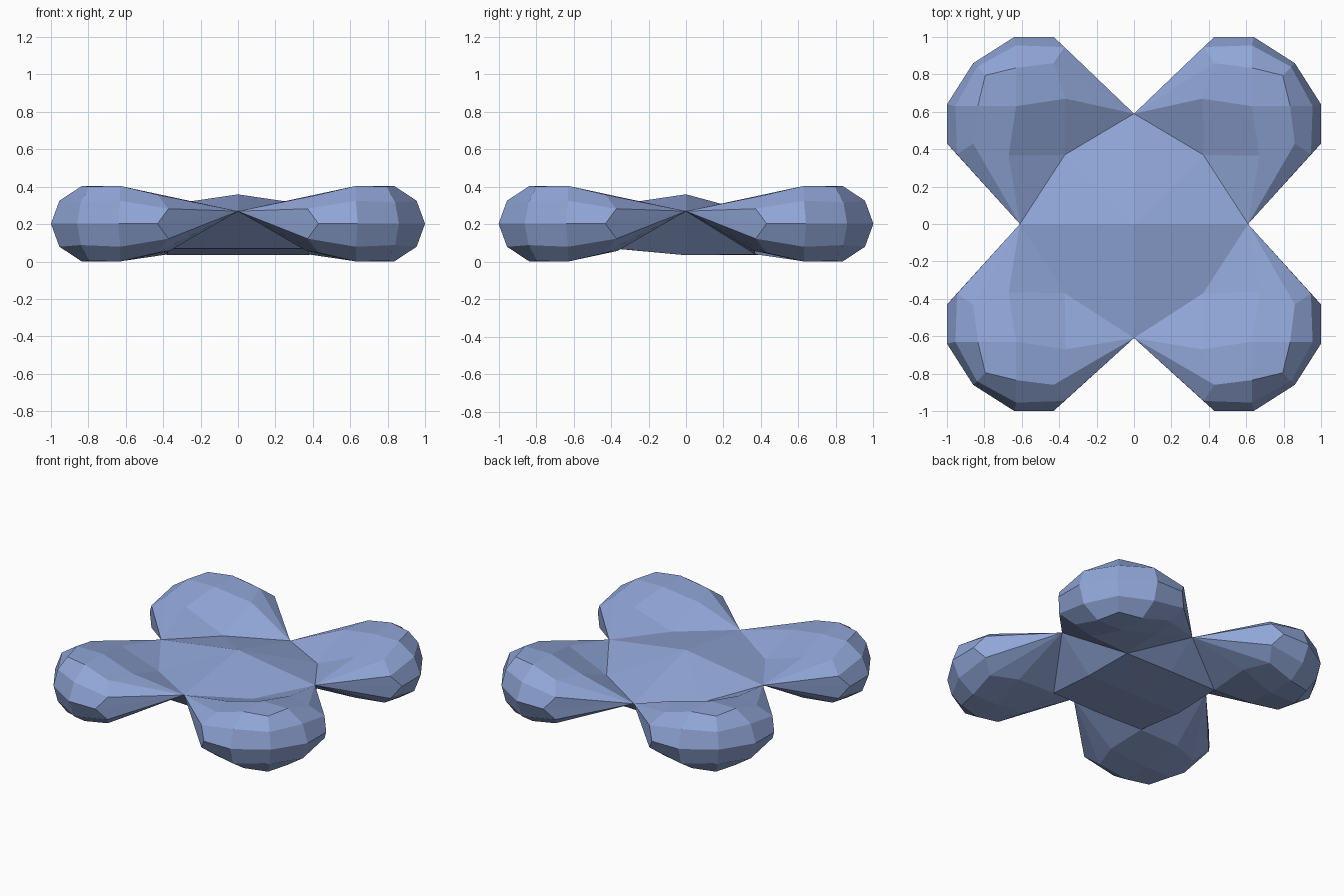
import bpy, bmesh

if "Cube" in bpy.data.objects:
    bpy.data.objects.remove(bpy.data.objects["Cube"])

MID = 0.203  # height of the widest ring

bm = bmesh.new()


def face(*pts):
    bm.faces.new([bm.verts.new(p) for p in pts])


def swap(p):
    # reflect across the lobe's diagonal
    return (p[1], p[0], p[2])


def inner_z(sy, top):
    # height of the corner where a lobe meets the centre; the back pair sits lower
    if top:
        return 0.25 if sy < 0 else 0.22
    return 0.07 if sy < 0 else 0.04


def notch(dx, dy):
    # point between two lobes; the back one sits lower
    if dy > 0:
        return (0, 0.59, 0.2)
    return (0.61 * dx, 0.61 * dy, 0.27)


def lobe(sx, sy):
    def add(*pts):
        face(*[(p[0] * sx, p[1] * sy, p[2]) for p in pts])

    def cap(top):
        # rows of the rounded cap, mirrored for the underside
        def h(p):
            return p if top else (p[0], p[1], 2 * MID - p[2])
        i = (0.37, 0.37, inner_z(sy, top))
        a, b = h((0.67, 0.365, 0.348)), h((0.86, 0.43, 0.358))
        c, d = h((0.63, 0.63, 0.404)), h((0.835, 0.63, 0.405))
        e = h((0.795, 0.795, 0.402))
        u = [h((0.946, 0.372, 0.283)), h((0.955, 0.63, 0.326)), h((0.84, 0.84, 0.317))]
        m = [(1, 0.43, MID), (1, 0.64, MID), (0.86, 0.86, MID)]
        add(i, a, c, swap(a))
        add(c, d, e, swap(d))
        vx, vy = notch(sx, 0), notch(0, sy)
        sides = [(lambda p: p, (abs(vx[0]), 0, vx[2])), (swap, (abs(vy[1]), 0, vy[2]))]
        for f, v in sides:
            quads = [(a, b, d, c), (b, u[0], u[1], d), (d, u[1], u[2], e),
                     (u[0], m[0], m[1], u[1]), (u[1], m[1], m[2], u[2]),
                     (v, i, a), (v, a, b), (v, b, u[0]), (v, u[0], m[0])]
            for q in quads:
                add(*[f(p) for p in q])

    cap(True)
    cap(False)


# Four rounded lobes
for sx in (-1, 1):
    for sy in (-1, 1):
        lobe(sx, sy)

# Raised centre, underside and the notch walls
corners = [(1, 1), (-1, 1), (-1, -1), (1, -1)]
for k in range(4):
    p, q = corners[k], corners[(k + 1) % 4]
    dx, dy = (p[0] + q[0]) // 2, (p[1] + q[1]) // 2
    n = notch(dx, dy)
    top, low = [[(0.37 * s[0], 0.37 * s[1], inner_z(s[1], t)) for s in (p, q)]
                for t in (True, False)]
    edge = (0.38 * dx, 0.38 * dy, 0.07 if dy < 0 else 0.035)
    for j in (0, 1):
        face((0, 0, 0.36), top[j], n)
        face((0, 0, 0.035), low[j], edge)
        face(low[j], n, edge)

bmesh.ops.remove_doubles(bm, verts=bm.verts, dist=0.0005)
bmesh.ops.recalc_face_normals(bm, faces=bm.faces)

# Rest the lowest point on the ground
low = min(v.co.z for v in bm.verts)
bmesh.ops.translate(bm, verts=bm.verts, vec=(0, 0, -low))

mesh = bpy.data.meshes.new("four_lobed_body")
bm.to_mesh(mesh)
bm.free()
body = bpy.data.objects.new("four_lobed_body", mesh)
bpy.context.collection.objects.link(body)

blue = bpy.data.materials.new("soft_blue")
blue.diffuse_color = (0.28, 0.38, 0.68, 1)
blue.use_nodes = True
blue.node_tree.nodes["Principled BSDF"].inputs["Base Color"].default_value = blue.diffuse_color
mesh.materials.append(blue)
